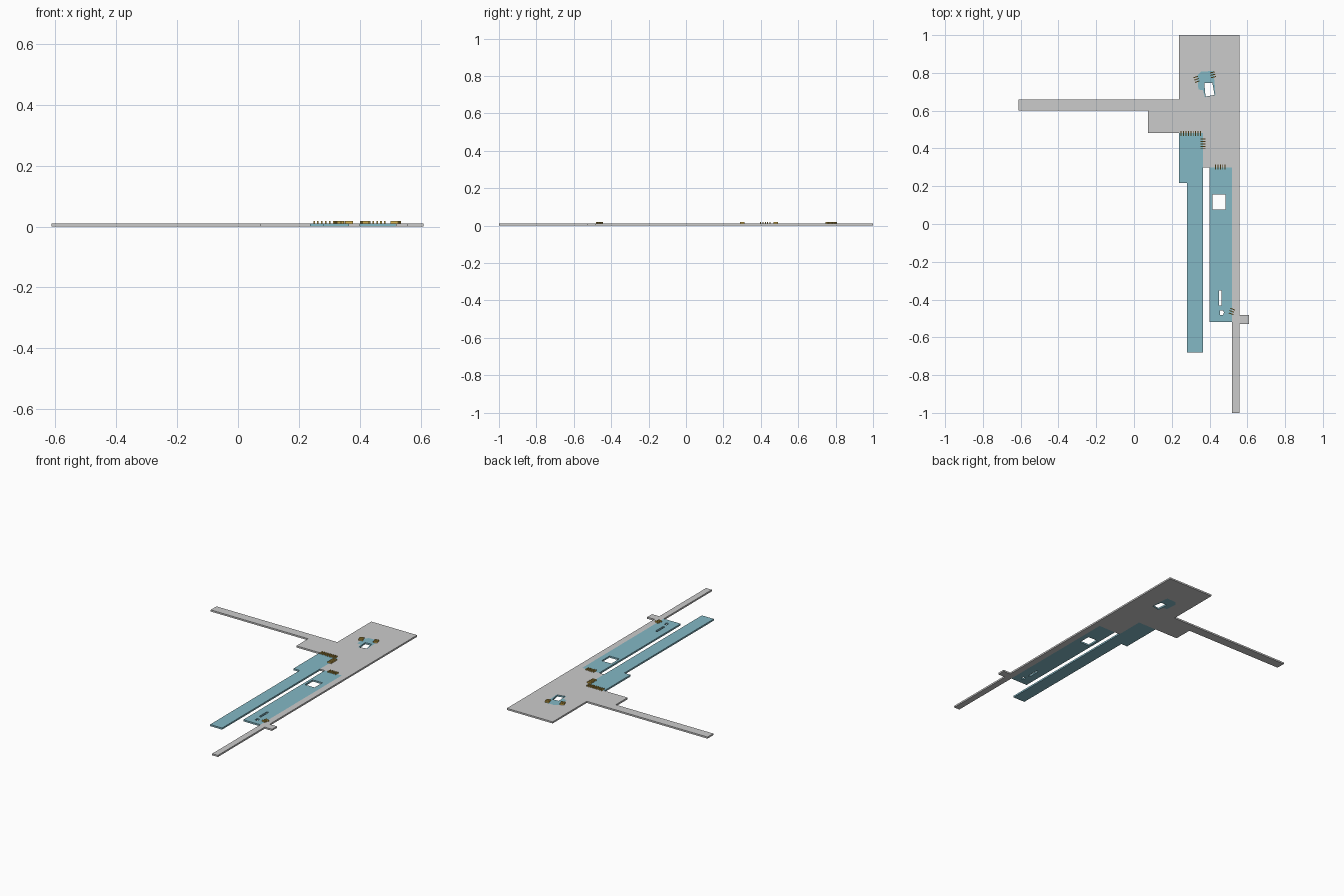
import bpy, bmesh, math
from mathutils import Matrix

if "Cube" in bpy.data.objects:
    bpy.data.objects.remove(bpy.data.objects["Cube"])

T = 0.0105        # slab thickness
GATE_TOP = 0.019  # top of the barriers


def material(name, color):
    m = bpy.data.materials.new(name)
    m.diffuse_color = color
    m.use_nodes = True
    m.node_tree.nodes["Principled BSDF"].inputs["Base Color"].default_value = m.diffuse_color
    return m


BLUE = material("blue_floor", (0.23, 0.48, 0.56, 1))
GOLD = material("gold_barrier", (0.72, 0.47, 0.08, 1))


def finish(name, bm, mat=None):
    me = bpy.data.meshes.new(name)
    bm.to_mesh(me)
    bm.free()
    ob = bpy.data.objects.new(name, me)
    bpy.context.collection.objects.link(ob)
    if mat:
        me.materials.append(mat)
    return ob


def slab(name, outline, holes=(), mat=None):
    """Flat plan outline with optional holes, extruded up from z = 0."""
    bm = bmesh.new()
    for loop in [outline, *holes]:
        vs = [bm.verts.new((x, y, 0)) for x, y in loop]
        for i, v in enumerate(vs):
            bm.edges.new((v, vs[(i + 1) % len(vs)]))
    bmesh.ops.triangle_fill(bm, use_beauty=True, use_dissolve=False,
                            edges=bm.edges[:], normal=(0, 0, 1))
    out = bmesh.ops.extrude_face_region(bm, geom=bm.faces[:], use_keep_orig=True)
    top = [g for g in out["geom"] if isinstance(g, bmesh.types.BMVert)]
    bmesh.ops.translate(bm, verts=top, vec=(0, 0, T))
    bmesh.ops.recalc_face_normals(bm, faces=bm.faces[:])
    return finish(name, bm, mat)


def rect(x0, y0, x1, y1):
    return [(x0, y0), (x1, y0), (x1, y1), (x0, y1)]


def gates(name, cx, cy, count, angle, pitch=0.0128, length=0.026, width=0.005):
    """Row of thin barriers; at angle 0 the bars run along x, stacked along y."""
    bm = bmesh.new()
    h = GATE_TOP - T
    for i in range(count):
        m = (Matrix.Translation((cx, cy, T + h / 2))
             @ Matrix.Rotation(math.radians(angle), 4, 'Z')
             @ Matrix.Translation((0, (i - (count - 1) / 2) * pitch, 0))
             @ Matrix.Diagonal((length, width, h, 1)))
        bmesh.ops.create_cube(bm, size=1, matrix=m)
    return finish(name, bm, GOLD)


# Small blue enclosure set into the concourse, with a light well
enclosure = [(0.335, 0.785), (0.355, 0.807), (0.42, 0.81), (0.427, 0.745),
             (0.431, 0.682), (0.375, 0.67), (0.366, 0.708), (0.341, 0.712)]
well = [(0.372, 0.745), (0.415, 0.748), (0.426, 0.684), (0.379, 0.674)]

# Grey concourse with its long side passage and stepped corner
slab("concourse", [(0.237, 1.0), (0.237, 0.658), (-0.612, 0.658), (-0.612, 0.6),
                   (0.073, 0.6), (0.073, 0.482), (0.365, 0.482), (0.365, 0.3),
                   (0.559, 0.3), (0.559, 1.0)], [enclosure])
slab("enclosure_floor", enclosure, [well], BLUE)

# Grey passage beside the platform, with short exit stub
slab("side_passage", [(0.519, 0.3), (0.519, -1.0), (0.559, -1.0), (0.559, -0.53),
                      (0.61, -0.53), (0.61, -0.481), (0.559, -0.481), (0.559, 0.3)])

# Blue platforms
slab("left_platform", [(0.237, 0.482), (0.237, 0.218), (0.281, 0.218),
                       (0.281, -0.681), (0.365, -0.681), (0.365, 0.482)], mat=BLUE)
slab("right_platform", rect(0.4, -0.518, 0.519, 0.3),
     [rect(0.416, 0.077, 0.484, 0.156), rect(0.449, -0.431, 0.462, -0.352),
      [(0.456, -0.481), (0.472, -0.481), (0.476, -0.469),
       (0.472, -0.458), (0.456, -0.458)]], BLUE)

# Barrier rows at every crossing between grey and blue
gates("gates_left_end", 0.301, 0.48, 9, 90)
gates("gates_left_side", 0.365, 0.424, 5, 0)
gates("gates_right_end", 0.457, 0.301, 5, 90)
gates("gates_passage", 0.518, -0.463, 3, -20)
gates("gates_enclosure_west", 0.331, 0.766, 3, 20)
gates("gates_enclosure_east", 0.418, 0.79, 3, 15)
